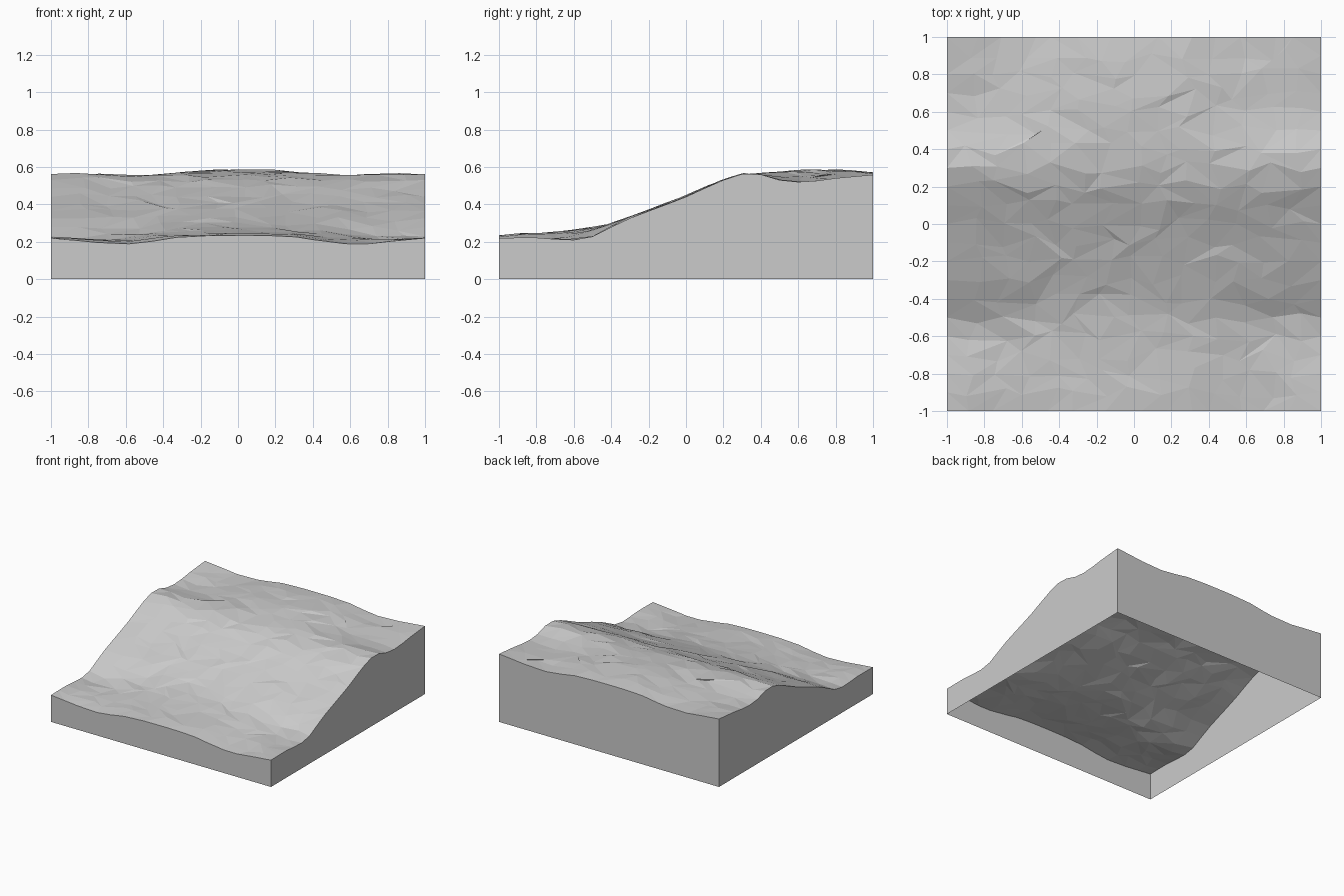
import bpy, bmesh, math, random
from mathutils import Vector

cube = bpy.data.objects.get("Cube")
if cube:
    bpy.data.objects.remove(cube)
random.seed(4)

stone = bpy.data.materials.new("light grey")
stone.use_nodes = True
grey = (0.6, 0.6, 0.6, 1)
stone.diffuse_color = grey
stone.node_tree.nodes["Principled BSDF"].inputs["Base Color"].default_value = grey

# Slope profiles as (y, z): at the two sides and along the middle
SIDE = [(-1, .22), (-.8, .222), (-.6, .21), (-.48, .235), (-.35, .305), (0, .44),
        (.2, .53), (.35, .568), (.5, .53), (.63, .52), (.8, .54), (1, .558)]
MIDDLE = [(-1, .235), (-.7, .255), (-.45, .285), (-.35, .315), (0, .445),
          (.2, .53), (.35, .56), (.55, .58), (.7, .588), (1, .572)]
# Offset along the front and back rims
RIM = [(0, 0), (.3, -.005), (.45, -.025), (.64, -.038), (.8, -.02), (1, 0)]


def sample(points, t):
    """Smooth interpolation through sorted profile points."""
    n = len(points)
    for i in range(n - 1):
        (a, za), (b, zb) = points[i], points[i + 1]
        if t <= b:
            (p, zp), (q, zq) = points[max(i - 1, 0)], points[min(i + 2, n - 1)]
            m0, m1 = (zb - zp) / (b - p), (zq - za) / (q - a)
            u, d = (t - a) / (b - a), b - a
            h = u * u * (3 - 2 * u)
            return (za + (zb - za) * h + d * m0 * u * (1 - u) ** 2
                    - d * m1 * u * u * (1 - u))
    return points[-1][1]


def height(x, y):
    mid = 0.5 + 0.5 * math.cos(math.pi * x)
    z = sample(SIDE, y) * (1 - mid) + sample(MIDDLE, y) * mid
    return z + sample(RIM, abs(x)) * max(0, (abs(y) - .55) / .45)


def finish(bm, name):
    mesh = bpy.data.meshes.new(name)
    bm.to_mesh(mesh)
    bm.free()
    mesh.materials.append(stone)
    obj = bpy.data.objects.new(name, mesh)
    bpy.context.collection.objects.link(obj)


# Hillside: a jittered grid, split into flat triangles
COLS, ROWS = 14, 20
bm = bmesh.new()
grid = []
for j in range(ROWS + 1):
    row = []
    for i in range(COLS + 1):
        x, y = 2 * i / COLS - 1, 2 * j / ROWS - 1
        inside_x, inside_y = 0 < i < COLS, 0 < j < ROWS
        if inside_x:
            x += random.uniform(-.05, .05)
        if inside_x and inside_y:
            y += random.uniform(-.035, .035)
        bump = random.uniform(-.006, .006) if inside_x and inside_y else 0
        row.append(bm.verts.new((x, y, height(x, y) + bump)))
    grid.append(row)
for j in range(ROWS):
    for i in range(COLS):
        a, b = grid[j][i], grid[j][i + 1]
        c, d = grid[j + 1][i + 1], grid[j + 1][i]
        if random.random() < .5:
            bm.faces.new((a, b, c)), bm.faces.new((a, c, d))
        else:
            bm.faces.new((a, b, d)), bm.faces.new((b, c, d))
rims = {
    "front_wall": [v.co.copy() for v in grid[0]],
    "right_wall": [r[0].co.copy() for r in reversed(grid)],
    "left_wall": [r[-1].co.copy() for r in grid],
    "back_wall": [v.co.copy() for v in reversed(grid[-1])],
}
finish(bm, "hillside")

# Walls: each rim dropped to the ground, open underneath
for name, rim in rims.items():
    bm = bmesh.new()
    top = [bm.verts.new(p) for p in rim]
    low = [bm.verts.new(Vector((p.x, p.y, 0))) for p in rim]
    for k in range(len(rim) - 1):
        bm.faces.new((low[k], low[k + 1], top[k + 1], top[k]))
    finish(bm, name)
